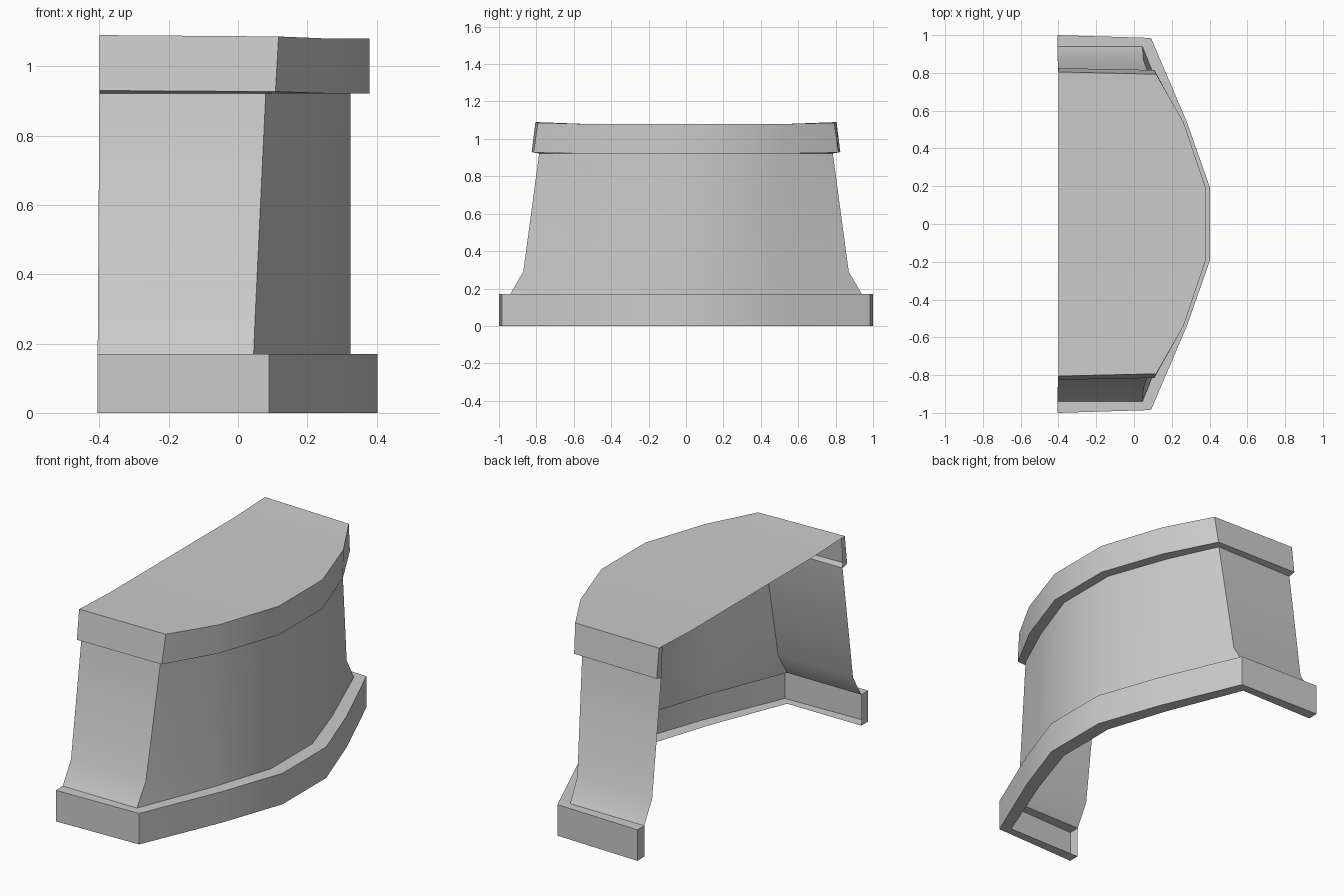
import bpy, math

if "Cube" in bpy.data.objects:
    bpy.data.objects.remove(bpy.data.objects["Cube"])

grey = bpy.data.materials.new("stone_grey")
grey.diffuse_color = (0.6, 0.6, 0.6, 1)
grey.use_nodes = True
grey.node_tree.nodes["Principled BSDF"].inputs["Base Color"].default_value = grey.diffuse_color


def ring(pts):
    """Half outline (back, corner, mid, front) mirrored across y into a full one."""
    return [(x, -y, z) for x, y, z in pts] + [(x, y, z) for x, y, z in reversed(pts)]


def outline(z, *xy):
    return ring([(x, y, z) for x, y in xy])


def loft(name, rings, closed_ends=None, roof=False):
    n = len(rings[0])
    verts = [p for r in rings for p in r]
    faces = []
    for k in range(len(rings) - 1):
        a, b = k * n, (k + 1) * n
        faces += [(a + i, a + i + 1, b + i + 1, b + i) for i in range(n - 1)]
    # small end plates where the moulding stops at the open back
    if closed_ends:
        for side in (-1, 1):
            ids = list(range(len(verts), len(verts) + len(closed_ends)))
            verts += [(x, side * y, z) for x, y, z in closed_ends]
            faces.append(ids if side < 0 else ids[::-1])
    # roof strips running to the straight back edge
    if roof:
        t = (len(rings) - 1) * n
        b = len(verts)
        verts += [(-0.4, rings[-1][i][1], rings[-1][i][2]) for i in range(2, 6)]
        faces.append((t + 1, t + 2, b, t))
        faces += [(t + i, t + i + 1, b + i - 1, b + i - 2) for i in range(2, 5)]
        faces.append((t + 5, t + 6, t + 7, b + 3))
    me = bpy.data.meshes.new(name)
    me.from_pydata(verts, [], faces)
    me.materials.append(grey)
    ob = bpy.data.objects.new(name, me)
    bpy.context.collection.objects.link(ob)
    bpy.ops.object.select_all(action='DESELECT')
    ob.select_set(True)
    bpy.context.view_layer.objects.active = ob
    bpy.ops.object.shade_smooth_by_angle(angle=math.radians(32))
    return ob


# plinth: hollow channel, open on the inside
outer = [(-0.405, 1.0), (0.09, 0.985), (0.28, 0.54), (0.403, 0.19)]
inner = [(-0.405, 0.94), (0.045, 0.94), (0.215, 0.515), (0.325, 0.18)]
loft("plinth",
     [outline(0, *inner), outline(0, *outer), outline(0.17, *outer), outline(0.17, *inner)],
     [(-0.405, 0.94, 0), (-0.405, 1, 0), (-0.405, 1, 0.17), (-0.405, 0.94, 0.17)])

# curved wall, flared at the foot
top = [(-0.4, 0.785), (0.08, 0.785), (0.205, 0.515), (0.325, 0.18)]
loft("curved_wall",
     [outline(0.17, *inner),
      outline(0.29, (-0.404, 0.87), (0.05, 0.87), (0.213, 0.515), (0.325, 0.18)),
      outline(0.922, *top)])

# cap: overhanging band with a roof
loft("cap",
     [outline(0.922, *top),
      ring([(-0.4, 0.825, 0.93), (0.108, 0.815, 0.927), (0.258, 0.54, 0.922), (0.38, 0.19, 0.922)]),
      ring([(-0.4, 0.805, 1.09), (0.117, 0.793, 1.086), (0.262, 0.54, 1.08), (0.38, 0.19, 1.08)])],
     [(-0.4, 0.785, 0.922), (-0.4, 0.825, 0.93), (-0.4, 0.805, 1.09), (-0.4, 0.775, 1.088)],
     roof=True)
